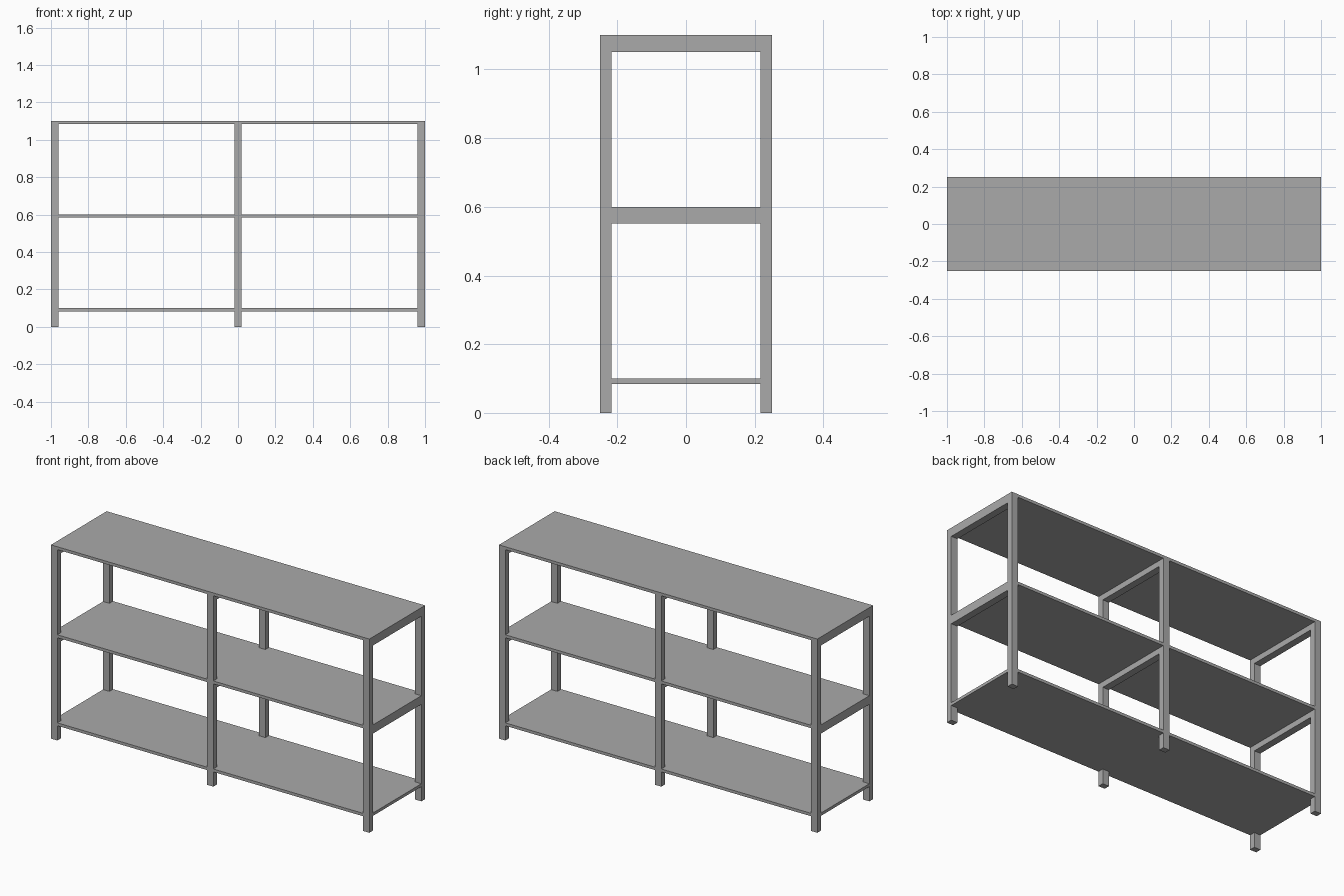
import bpy, bmesh

if "Cube" in bpy.data.objects:
    bpy.data.objects.remove(bpy.data.objects["Cube"])

grey = bpy.data.materials.new("mid grey")
grey.diffuse_color = (0.4, 0.4, 0.4, 1)
grey.use_nodes = True
grey.node_tree.nodes["Principled BSDF"].inputs["Base Color"].default_value = grey.diffuse_color

HX, HY = 1.0, 0.25          # half length, half depth
PX, PY = 0.04, 0.033        # post section
T = 0.0165                  # shelf thickness
TOP = 1.1
POSTS = {"left": -HX + PX / 2, "middle": 0.0, "right": HX - PX / 2}


def finish(bm, name):
    bmesh.ops.recalc_face_normals(bm, faces=bm.faces)
    mesh = bpy.data.meshes.new(name)
    bm.to_mesh(mesh)
    bm.free()
    mesh.materials.append(grey)
    bpy.context.collection.objects.link(bpy.data.objects.new(name, mesh))


def box(name, x, y, z):
    """Box between (min, max) pairs."""
    bm = bmesh.new()
    bmesh.ops.create_cube(bm, size=1)
    for v in bm.verts:
        v.co = [r[0] if c < 0 else r[1] for c, r in zip(v.co, (x, y, z))]
    finish(bm, name)


def notched_shelf(name, top):
    """Shelf outline cut around the six posts, extruded to thickness."""
    yi, h = HY - PY, PX / 2
    front = [(-HX, -yi), (-HX + PX, -yi), (-HX + PX, -HY),
             (-h, -HY), (-h, -yi), (h, -yi), (h, -HY),
             (HX - PX, -HY), (HX - PX, -yi), (HX, -yi)]
    outline = front + [(-x, -y) for x, y in front]
    bm = bmesh.new()
    face = bm.faces.new([bm.verts.new((x, y, top - T)) for x, y in outline])
    new = bmesh.ops.extrude_face_region(bm, geom=[face], use_keep_orig=True)["geom"]
    bmesh.ops.translate(bm, vec=(0, 0, T),
                        verts=[g for g in new if isinstance(g, bmesh.types.BMVert)])
    finish(bm, name)


# Shelves: full top board, two boards fitted around the posts
box("top_shelf", (-HX, HX), (-HY, HY), (TOP - T, TOP))
notched_shelf("middle_shelf", 0.6)
notched_shelf("bottom_shelf", 0.1)

for side, x in POSTS.items():
    xs = (x - PX / 2, x + PX / 2)
    # Posts
    box(f"front_{side}_post", xs, (-HY, -HY + PY), (0, TOP - T))
    box(f"back_{side}_post", xs, (HY - PY, HY), (0, TOP - T))
    # Cross rails under the upper two shelves
    for level, z in (("top", TOP), ("middle", 0.6)):
        box(f"{level}_{side}_rail", xs, (-HY + PY, HY - PY), (z - 0.049, z - T))
